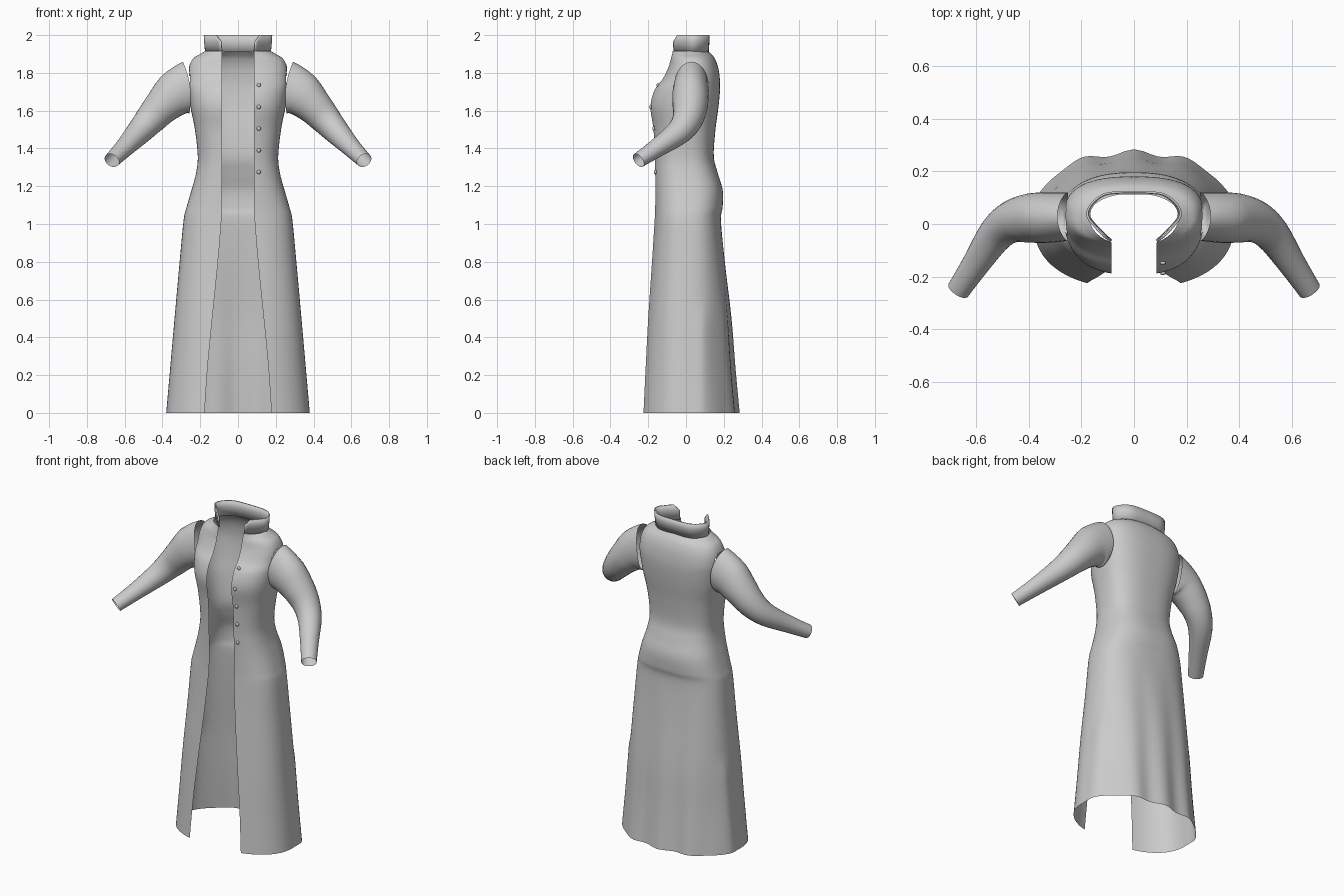
import bpy, bmesh, math
from mathutils import Vector

if "Cube" in bpy.data.objects:
    bpy.data.objects.remove(bpy.data.objects["Cube"])

cloth = bpy.data.materials.new("light_grey_cloth")
cloth.diffuse_color = (0.6, 0.6, 0.6, 1)
cloth.use_nodes = True
cloth.node_tree.nodes["Principled BSDF"].inputs["Base Color"].default_value = cloth.diffuse_color


def spline(rows, steps):
    """Catmull-Rom interpolation through rows of equal length."""
    out = []
    n = len(rows)
    for i in range(n - 1):
        a, b, c, d = rows[max(i - 1, 0)], rows[i], rows[i + 1], rows[min(i + 2, n - 1)]
        for s in range(steps):
            t = s / steps
            out.append([0.5 * (2 * q + (r - p) * t + (2 * p - 5 * q + 4 * r - w) * t * t
                               + (3 * q - p - 3 * r + w) * t ** 3)
                        for p, q, r, w in zip(a, b, c, d)])
    out.append(list(rows[-1]))
    return out


def loft(name, rings, closed=False, drop=None):
    """Skin a list of point rings; drop(centre) removes faces."""
    m = len(rings[0])
    verts = [p for r in rings for p in r]
    faces = []
    for r in range(len(rings) - 1):
        for c in range(m if closed else m - 1):
            d = (c + 1) % m
            f = (r * m + c, r * m + d, (r + 1) * m + d, (r + 1) * m + c)
            if drop and drop(sum((Vector(verts[i]) for i in f), Vector()) / 4):
                continue
            faces.append(f)
    me = bpy.data.meshes.new(name)
    me.from_pydata(verts, [], faces)
    me.polygons.foreach_set("use_smooth", [True] * len(faces))
    me.materials.append(cloth)
    ob = bpy.data.objects.new(name, me)
    bpy.context.collection.objects.link(ob)
    return ob


# Coat body levels: z, half width, front y, back y, side y, opening x, squareness
LEVELS = [
    (0.00, 0.380, -0.225, 0.272, 0.00, 0.177, 2.3),
    (0.25, 0.358, -0.213, 0.252, 0.00, 0.160, 2.3),
    (0.50, 0.336, -0.200, 0.235, 0.00, 0.136, 2.4),
    (0.80, 0.309, -0.180, 0.203, 0.01, 0.106, 2.5),
    (1.02, 0.288, -0.166, 0.185, 0.01, 0.088, 2.6),
    (1.09, 0.272, -0.163, 0.194, 0.01, 0.085, 2.6),
    (1.18, 0.246, -0.162, 0.194, 0.01, 0.085, 2.6),
    (1.27, 0.222, -0.163, 0.168, 0.00, 0.085, 2.6),
    (1.36, 0.213, -0.165, 0.147, 0.00, 0.085, 2.6),
    (1.50, 0.228, -0.172, 0.156, 0.00, 0.085, 2.6),
    (1.62, 0.252, -0.188, 0.172, 0.01, 0.085, 2.6),
    (1.71, 0.264, -0.166, 0.180, 0.02, 0.085, 2.6),
    (1.77, 0.266, -0.122, 0.179, 0.03, 0.085, 2.6),
    (1.83, 0.260, -0.093, 0.170, 0.03, 0.085, 2.5),
    (1.875, 0.238, -0.080, 0.153, 0.03, 0.085, 2.4),
    (1.90, 0.200, -0.073, 0.134, 0.03, 0.085, 2.2),
    (1.917, 0.170, -0.070, 0.116, 0.03, 0.085, 2.1),
]


def section(row):
    z, w, yf, yb, ym, xo, n = row
    e = 2 / n
    t0 = math.asin((xo / w) ** (n / 2))
    k = math.cos(t0) ** e
    half = []
    for i in range(16):                      # front panel
        t = t0 + (math.pi / 2 - t0) * i / 16
        half.append((w * math.sin(t) ** e, ym + (yf - ym) * math.cos(t) ** e / k))
    for i in range(25):                      # back panel with hem folds
        t = math.pi / 2 * i / 24
        x = w * max(math.cos(t), 0) ** e if i < 24 else 0
        y = ym + (yb - ym) * math.sin(t) ** e
        y += 0.012 * max(0, 1 - z) * math.cos(x * math.tau / 0.2) * math.sin(t) ** 2
        # slight raised side fold below the hip
        fold = max(0, 1 - abs(y - 0.09) / 0.06) * min(1, max(0, (0.57 - z) / 0.07))
        x += 0.01 * fold if x > 0.2 else 0
        half.append((x, y))
    return [(x, y, z) for x, y in half] + [(-x, y, z) for x, y in half[-2::-1]]


def armhole(c):
    return abs(c.x) > 0.2 and ((c.y - 0.028) / 0.07) ** 2 + ((c.z - 1.72) / 0.115) ** 2 < 1


levels = spline(LEVELS, 5)
loft("coat_body", [section(r) for r in levels], drop=armhole)

# Standing collar with cut-back front corners
COLLAR = [(0.09, -0.068), (0.14, -0.02), (0.177, 0.028), (0.165, 0.073),
          (0.118, 0.112), (0.06, 0.122), (0, 0.123)]
pts = spline(COLLAR, 3)
rings = []
for z, grow, cut in ((1.91, 0.98, 0), (1.965, 1.01, 0), (2.0, 1.02, 0.028)):
    half = []
    for i, (x, y) in enumerate(pts):
        c = cut * max(0, 1 - i / 4)
        half.append((x * grow + c, y * grow + c * 0.8, z))
    rings.append(half + [(-x, y, q) for x, y, q in half[-2::-1]])
collar = loft("collar", rings)
mod = collar.modifiers.new("thickness", "SOLIDIFY")
mod.thickness = 0.008

# Sleeves: x, y, z, radius in the upward direction, sideways radius
SLEEVE = [
    (0.275, 0.028, 1.722, 0.138, 0.092),
    (0.335, 0.024, 1.685, 0.120, 0.096),
    (0.400, 0.022, 1.625, 0.098, 0.093),
    (0.465, 0.008, 1.553, 0.082, 0.080),
    (0.525, -0.040, 1.485, 0.067, 0.068),
    (0.600, -0.150, 1.405, 0.050, 0.053),
    (0.668, -0.252, 1.337, 0.040, 0.044),
]
path = spline(SLEEVE, 4)
rings = []
for i, p in enumerate(path):
    a, b = path[max(i - 1, 0)], path[min(i + 1, len(path) - 1)]
    tan = (Vector(b[:3]) - Vector(a[:3])).normalized()
    f = max(0, 1 - i / 4)                    # shoulder ring stands upright
    tan = tan.lerp(Vector((1, 0, -0.12)).normalized(), f).normalized()
    up = (Vector((0, 0, 1)) - tan * tan.z).normalized()
    side = tan.cross(up)
    ring = []
    for j in range(28):
        g = math.tau * j / 28
        v = Vector(p[:3]) + up * p[3] * math.cos(g) + side * p[4] * math.sin(g)
        v.x -= 0.022 * f * math.sin(g) ** 2
        ring.append(tuple(v))
    rings.append(ring)
sleeve = loft("sleeves", rings, closed=True)
sleeve.modifiers.new("mirror", "MIRROR")

# Row of buttons on one front edge
bm = bmesh.new()
for z in (1.735, 1.62, 1.505, 1.39, 1.275):
    row = min(levels, key=lambda r: abs(r[0] - z))
    res = bmesh.ops.create_uvsphere(bm, u_segments=12, v_segments=8, radius=0.011)
    for v in res["verts"]:
        v.co = Vector((v.co.x + 0.11, v.co.y * 0.7 + row[2] + 0.001, v.co.z + z))
for face in bm.faces:
    face.smooth = True
me = bpy.data.meshes.new("buttons")
bm.to_mesh(me)
bm.free()
me.materials.append(cloth)
bpy.context.collection.objects.link(bpy.data.objects.new("buttons", me))
